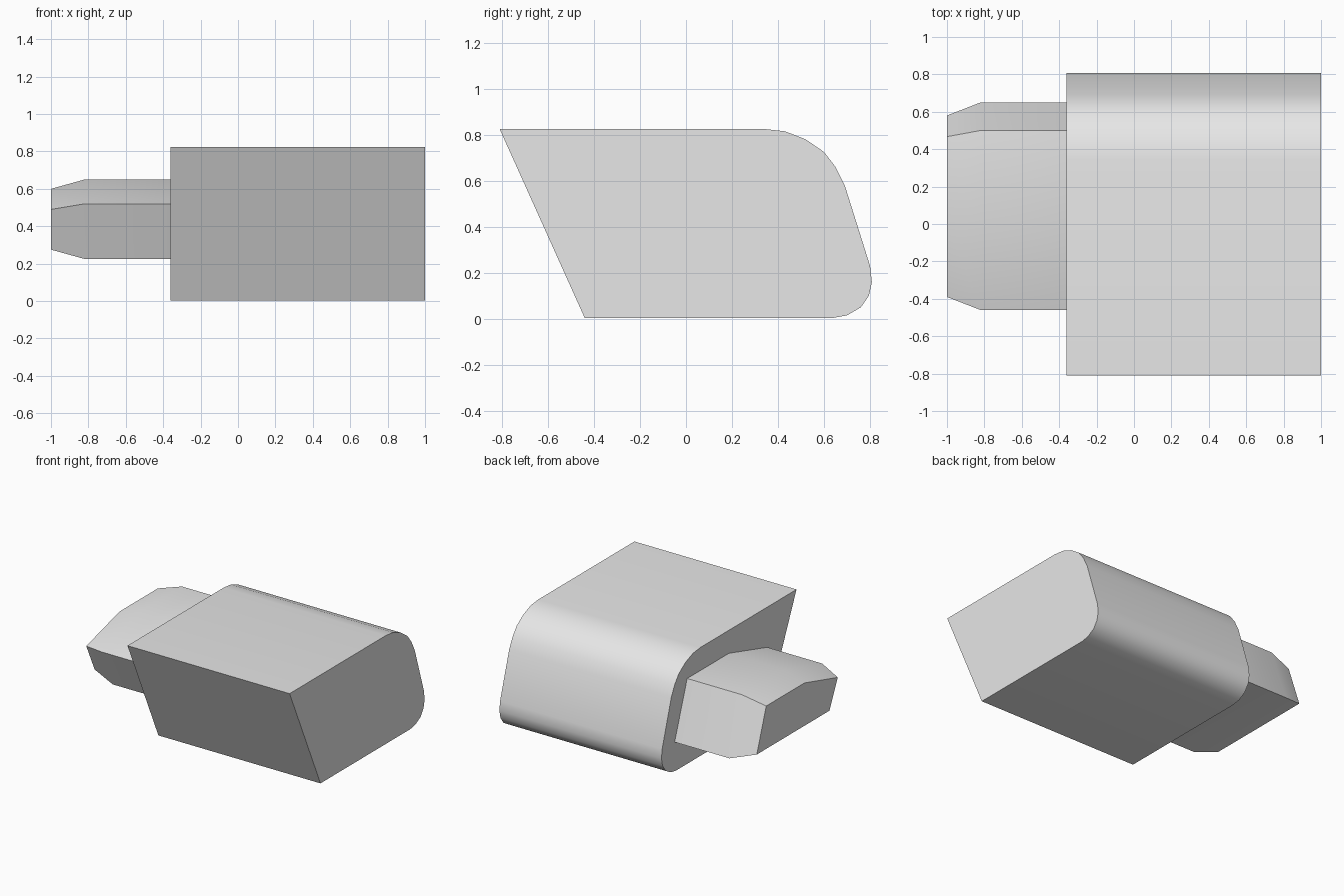
import bpy
import math

cube = bpy.data.objects.get("Cube")
if cube:
    bpy.data.objects.remove(cube, do_unlink=True)

grey = bpy.data.materials.new("light_grey")
grey.use_nodes = True
COLOUR = (0.8, 0.8, 0.8, 1)
grey.diffuse_color = COLOUR
grey.node_tree.nodes["Principled BSDF"].inputs["Base Color"].default_value = COLOUR


def loft(name, sections):
    """Closed solid through (x, [(y, z), ...]) sections ordered along x."""
    n = len(sections[0][1])
    verts = [(x, y, z) for x, profile in sections for y, z in profile]
    faces = [list(range(n)), list(range(len(verts) - n, len(verts)))[::-1]]
    for s in range(len(sections) - 1):
        a = s * n
        for i in range(n):
            j = (i + 1) % n
            faces.append([a + i, a + n + i, a + n + j, a + j])
    mesh = bpy.data.meshes.new(name)
    mesh.from_pydata(verts, [], faces)
    mesh.materials.append(grey)
    obj = bpy.data.objects.new(name, mesh)
    bpy.context.collection.objects.link(obj)
    bpy.ops.object.select_all(action="DESELECT")
    obj.select_set(True)
    bpy.context.view_layer.objects.active = obj
    bpy.ops.object.mode_set(mode="EDIT")
    bpy.ops.mesh.select_all(action="SELECT")
    bpy.ops.mesh.normals_make_consistent(inside=False)
    bpy.ops.object.mode_set(mode="OBJECT")
    bpy.ops.object.shade_smooth_by_angle(angle=math.radians(30))
    return obj


# Main block: slanted front, large round at the upper back, small one below
body_profile = [
    (-0.81, 0.825), (-0.44, 0.003), (0.635, 0.003), (0.70, 0.015),
    (0.76, 0.05), (0.795, 0.10), (0.808, 0.16), (0.80, 0.23),
    (0.69, 0.58), (0.65, 0.66), (0.60, 0.725), (0.52, 0.78),
    (0.43, 0.815), (0.34, 0.825),
]
loft("body", [(-0.36, body_profile), (1.0, body_profile)])

# Side peg with a tapered tip
peg_profile = [(-0.46, 0.52), (-0.33, 0.225), (0.65, 0.225), (0.50, 0.65), (0.0, 0.65)]
tip_profile = [(-0.39, 0.49), (-0.29, 0.275), (0.58, 0.275), (0.467, 0.60), (0.01, 0.60)]
loft("side_peg", [(-1.0, tip_profile), (-0.82, peg_profile), (-0.35, peg_profile)])
